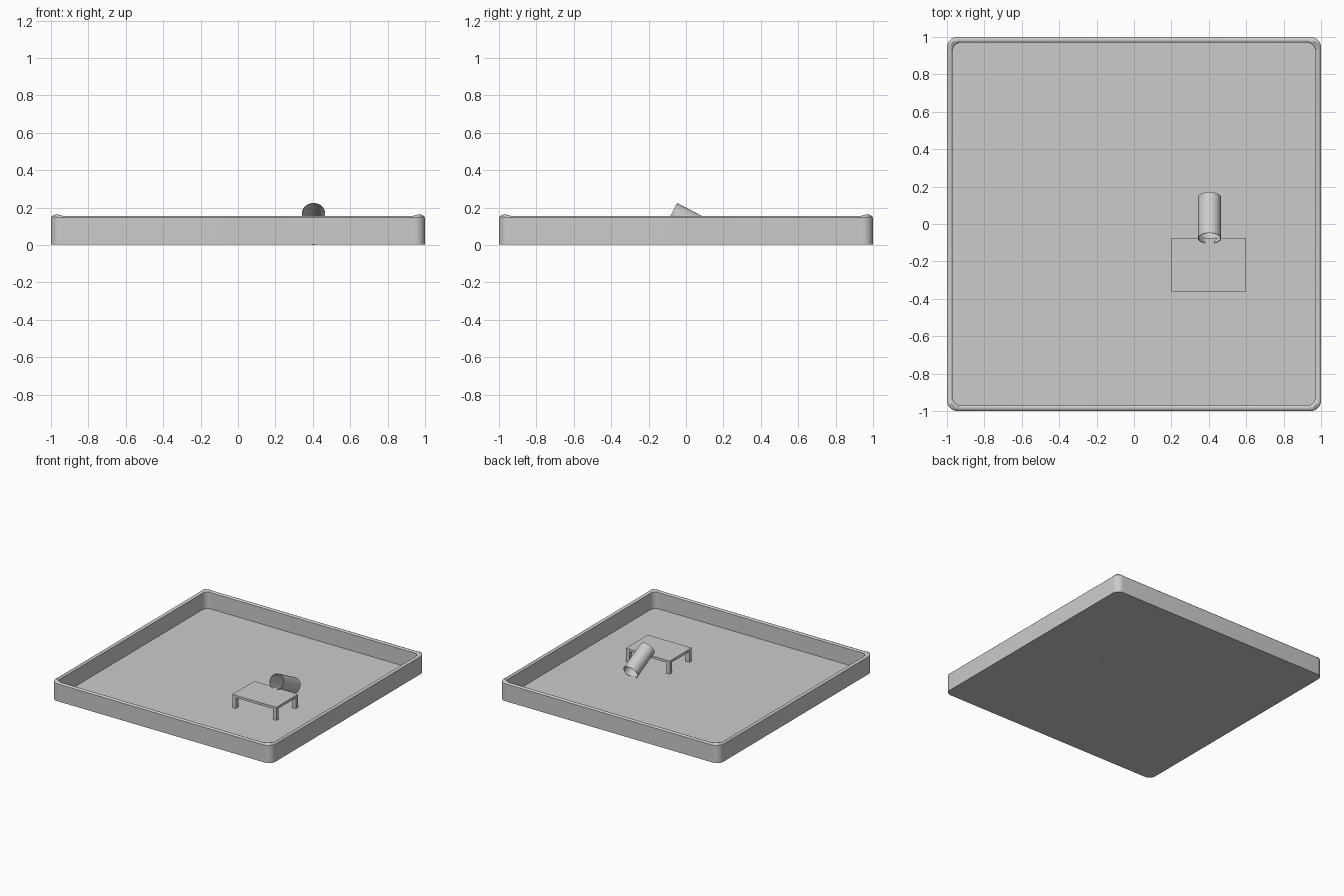
import bpy, bmesh, math
from mathutils import Vector

if "Cube" in bpy.data.objects:
    bpy.data.objects.remove(bpy.data.objects["Cube"])

BASE = 0.003
FLOOR = 0.012


def finish(bm, name):
    bmesh.ops.recalc_face_normals(bm, faces=bm.faces)
    me = bpy.data.meshes.new(name)
    bm.to_mesh(me)
    bm.free()
    ob = bpy.data.objects.new(name, me)
    bpy.context.collection.objects.link(ob)
    return ob


def smooth(ob, angle=35):
    bpy.ops.object.select_all(action='DESELECT')
    ob.select_set(True)
    bpy.context.view_layer.objects.active = ob
    bpy.ops.object.shade_smooth_by_angle(angle=math.radians(angle))


def box(name, x0, x1, y0, y1, z0, z1):
    bm = bmesh.new()
    bmesh.ops.create_cube(bm, size=1)
    for v in bm.verts:
        v.co = Vector((x0 + (v.co.x + .5) * (x1 - x0),
                       y0 + (v.co.y + .5) * (y1 - y0),
                       z0 + (v.co.z + .5) * (z1 - z0)))
    return finish(bm, name)


def ring(bm, half, radius, z, lift=0.0, steps=8):
    """Rounded square loop; lift raises the middle of each corner."""
    verts = []
    for q in range(4):
        cx = (half - radius) * (1 if q in (0, 3) else -1)
        cy = (half - radius) * (1 if q in (0, 1) else -1)
        for i in range(steps + 1):
            t = i / steps
            a = (q + t) * math.pi / 2
            verts.append(bm.verts.new((cx + radius * math.cos(a), cy + radius * math.sin(a),
                                       z + lift * math.sin(math.pi * t))))
    return verts


# Tray: outer wall, rounded rim with raised corners, inner wall and floor
bm = bmesh.new()
profile = [(1.0, .055, BASE, 0), (1.0, .055, .146, .004), (.994, .052, .152, .008),
           (.985, .05, .155, .009), (.976, .048, .152, .008), (.97, .046, .146, .004),
           (.97, .046, FLOOR, 0)]
rings = [ring(bm, *p) for p in profile]
for a, b in zip(rings, rings[1:]):
    n = len(a)
    for i in range(n):
        bm.faces.new((a[i], a[(i + 1) % n], b[(i + 1) % n], b[i]))
bm.faces.new(rings[0])
bm.faces.new(rings[-1])
smooth(finish(bm, "tray"))

# Platform with four square legs
X0, X1, Y0, Y1, TOP, LEG = .2, .6, -.36, -.075, .12, .032
box("platform_top", X0, X1, Y0, Y1, TOP - .02, TOP)
for sx, x in (("left", X0), ("right", X1 - LEG)):
    for sy, y in (("front", Y0), ("back", Y1 - LEG)):
        box(f"{sy}_{sx}_leg", x, x + LEG, y, y + LEG, FLOOR - .002, TOP - .02)

# Sloping open tube leading from the platform down to the floor
R, WALL, SEG = .062, .003, 32
upper, lower = Vector((.404, -.076, .17)), Vector((.404, .142, .056))
axis = (lower - upper).normalized()
side = Vector((1, 0, 0))
up = side.cross(axis)
bm = bmesh.new()
loops = []
for c, r in ((upper, R), (lower, R), (lower, R - WALL), (upper, R - WALL)):
    loops.append([bm.verts.new(c + r * (side * math.cos(a) + up * math.sin(a)))
                  for a in (2 * math.pi * i / SEG for i in range(SEG))])
for k in range(4):
    a, b = loops[k], loops[(k + 1) % 4]
    for i in range(SEG):
        j = (i + 1) % SEG
        bm.faces.new((a[i], a[j], b[j], b[i]))
smooth(finish(bm, "tube"))
